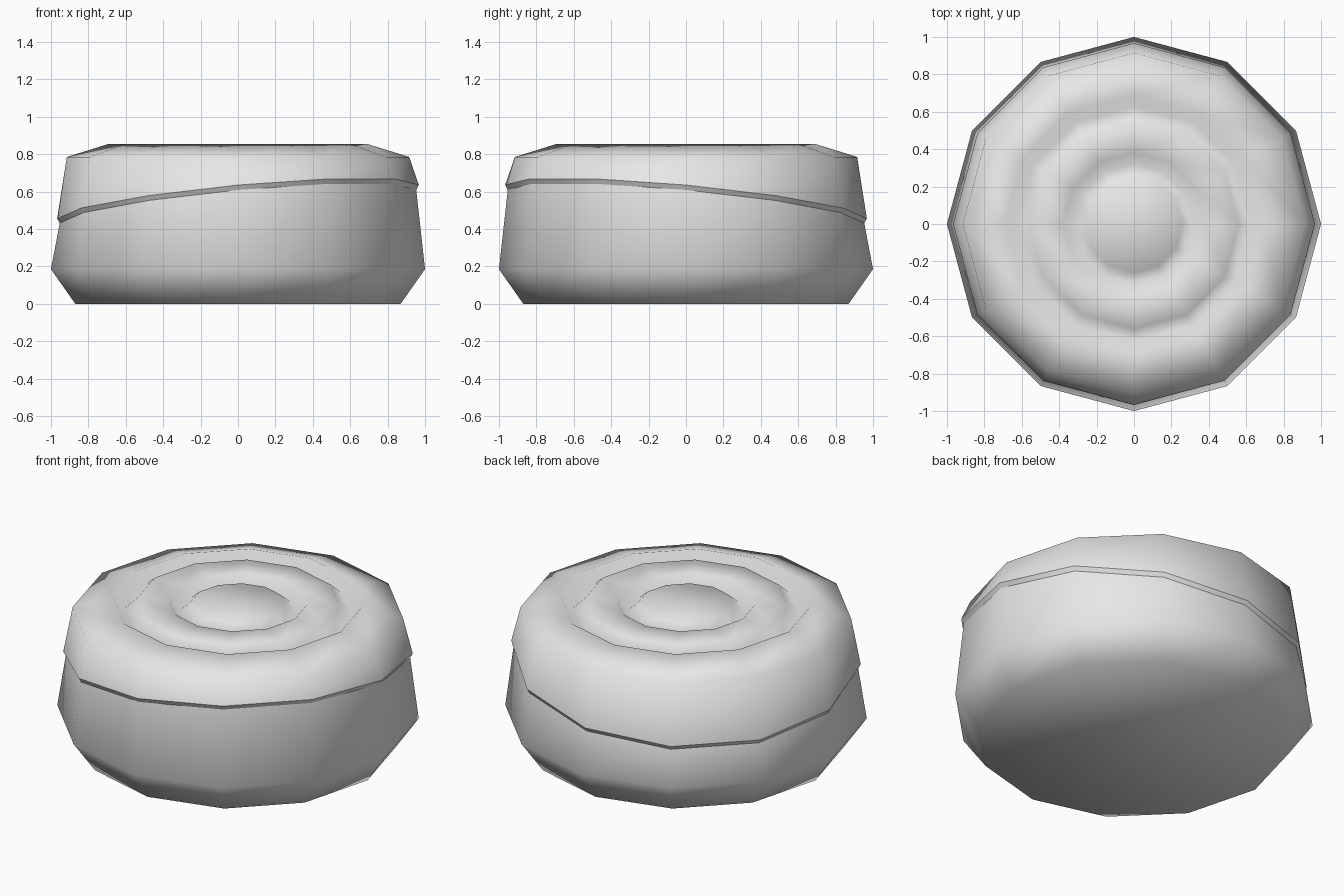
import bpy, bmesh, math

cube = bpy.data.objects.get("Cube")
if cube:
    bpy.data.objects.remove(cube, do_unlink=True)

SIDES = 12
TILT = 0.093

# Profile rings from base to centre: radius, height, whether the ring follows the tilted seam
PROFILE = [
    (0.87, 0.0, False), (1.0, 0.185, False),            # base and belly
    (0.953, 0.52, True), (0.967, 0.545, True),          # overhanging lip
    (0.915, 0.785, False), (0.69, 0.855, False),        # shoulder and outer crest
    (0.625, 0.79, False),                               # outer groove
    (0.56, 0.85, False), (0.38, 0.85, False),           # middle ring
    (0.32, 0.79, False), (0.26, 0.845, False),          # inner groove and centre disc
]


def add_ring(bm, radius, height, tilted):
    ring = []
    for i in range(SIDES):
        a = math.tau * i / SIDES
        x, y = radius * math.cos(a), radius * math.sin(a)
        z = height + (TILT * (x - y) if tilted else 0)
        ring.append(bm.verts.new((x, y, z)))
    return ring


bm = bmesh.new()
rings = [add_ring(bm, *p) for p in PROFILE]
for low, high in zip(rings, rings[1:]):
    for i in range(SIDES):
        j = (i + 1) % SIDES
        bm.faces.new((low[i], low[j], high[j], high[i]))

# Flat underside and slightly domed centre
bm.faces.new(rings[0][::-1])
tip = bm.verts.new((0, 0, 0.855))
for i in range(SIDES):
    bm.faces.new((rings[-1][i], rings[-1][(i + 1) % SIDES], tip))

# Smooth everywhere, crisp along the lip
for face in bm.faces:
    face.smooth = True
for ring in rings[2:4]:
    for i in range(SIDES):
        bm.edges.get((ring[i], ring[(i + 1) % SIDES])).smooth = False

mesh = bpy.data.meshes.new("ringed_bun")
bm.to_mesh(mesh)
bm.free()
bun = bpy.data.objects.new("ringed_bun", mesh)
bpy.context.collection.objects.link(bun)

# Single plain grey
grey = bpy.data.materials.new("light_grey")
grey.use_nodes = True
color = (0.8, 0.8, 0.8, 1)
grey.diffuse_color = color
grey.node_tree.nodes["Principled BSDF"].inputs["Base Color"].default_value = color
mesh.materials.append(grey)
